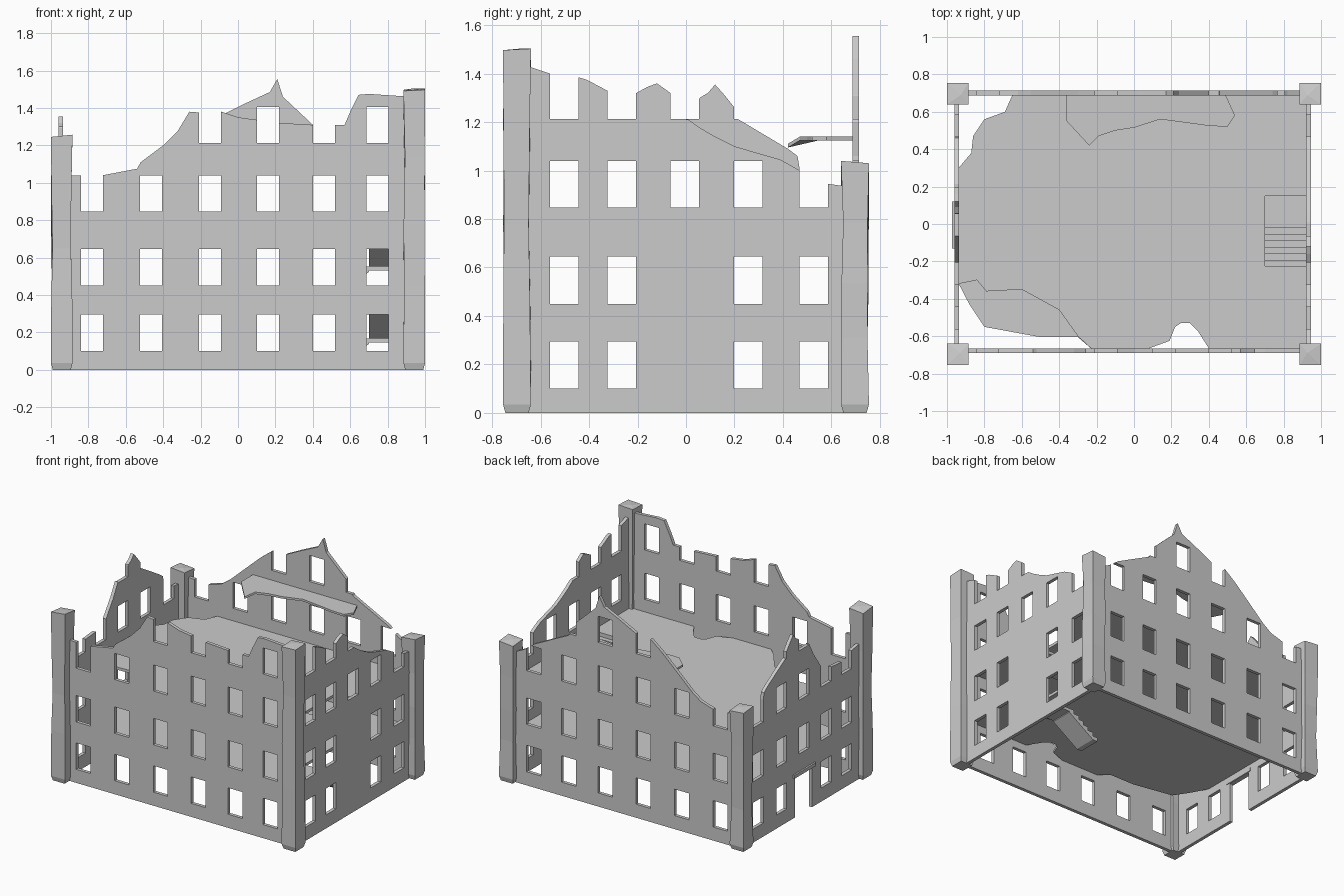
import bpy, bmesh, random
from mathutils import Vector

if "Cube" in bpy.data.objects:
    bpy.data.objects.remove(bpy.data.objects["Cube"])

random.seed(4)
PLACE = {'x': lambda u, v, w: (w, u, v),
         'y': lambda u, v, w: (u, w, v),
         'z': lambda u, v, w: (u, v, w)}


def finish(name, bm):
    bmesh.ops.recalc_face_normals(bm, faces=bm.faces)
    me = bpy.data.meshes.new(name)
    bm.to_mesh(me)
    bm.free()
    ob = bpy.data.objects.new(name, me)
    bpy.context.collection.objects.link(ob)
    return ob


def prism(name, pts, axis, a, b):
    """Extrude a 2D outline along an axis from a to b."""
    bm = bmesh.new()
    lo = [bm.verts.new(PLACE[axis](u, v, a)) for u, v in pts]
    hi = [bm.verts.new(PLACE[axis](u, v, b)) for u, v in pts]
    n = len(pts)
    bm.faces.new(lo)
    bm.faces.new(hi)
    for i in range(n):
        j = (i + 1) % n
        bm.faces.new((lo[i], lo[j], hi[j], hi[i]))
    return finish(name, bm)


def add_box(bm, lo, hi):
    lo, hi = Vector(lo), Vector(hi)
    r = bmesh.ops.create_cube(bm, size=1)
    for v in r['verts']:
        v.co = Vector(((lo[i] + hi[i]) / 2 + v.co[i] * (hi[i] - lo[i]) for i in range(3)))


def box(name, lo, hi):
    bm = bmesh.new()
    add_box(bm, lo, hi)
    return finish(name, bm)


def cut(ob, boxes):
    """Subtract a set of boxes from an object."""
    bm = bmesh.new()
    for lo, hi in boxes:
        add_box(bm, lo, hi)
    cutter = finish("cutter", bm)
    cutter.hide_render = True
    mod = ob.modifiers.new("openings", 'BOOLEAN')
    mod.operation, mod.solver, mod.object = 'DIFFERENCE', 'EXACT', cutter
    bpy.context.view_layer.objects.active = ob
    bpy.ops.object.modifier_apply(modifier=mod.name)
    bpy.data.objects.remove(cutter)


ROWS = [(.10, .295), (.45, .645), (.847, 1.04), (1.212, 1.405)]
COLS_X = [-.78, -.465, -.15, .16, .46, .745]
COLS_Y = [-.502, -.265, -.005, .2575, .5275]


def wall(name, top, axis, a, b, cols, skip=(), extra=(), width=.118):
    """Broken wall: ragged top profile, window grid, optional door."""
    ob = prism(name, [(top[0][0], 0)] + top + [(top[-1][0], 0)], axis, a, b)
    holes = [(c - width / 2, c + width / 2, z0, z1)
             for r, (z0, z1) in enumerate(ROWS) for i, c in enumerate(cols)
             if (r, i) not in skip] + list(extra)
    cut(ob, [(PLACE[axis](u0, z0, a - .05), PLACE[axis](u1, z1, b + .05))
             for u0, u1, z0, z1 in holes])


# Outer walls
wall("front_wall", [(-.92, 1.04), (-.75, 1.035), (-.54, 1.075), (-.52, 1.11), (-.4, 1.2),
                    (-.32, 1.28), (-.26, 1.38), (-.2, 1.375), (-.09, 1.38), (0, 1.35),
                    (.22, 1.32), (.39, 1.31), (.57, 1.31), (.6, 1.38), (.645, 1.47),
                    (.7, 1.475), (.92, 1.46)], 'y', -.69, -.665, COLS_X)
wall("back_wall", [(-.92, .98), (-.72, .97), (-.62, 1.0), (-.55, 1.05), (-.42, 1.17),
                   (-.3, 1.28), (-.21, 1.35), (-.09, 1.36), (-.07, 1.37), (.03, 1.42),
                   (.17, 1.485), (.21, 1.555), (.24, 1.46), (.4, 1.31), (.46, 1.2),
                   (.6, 1.13), (.74, 1.06), (.82, 1.0), (.92, .95)], 'y', .688, .713, COLS_X)
wall("right_wall", [(-.68, 1.44), (-.56, 1.4), (-.445, 1.385), (-.41, 1.375), (-.325, 1.33),
                    (-.205, 1.32), (-.16, 1.345), (-.12, 1.36), (-.064, 1.32), (-.05, 1.22),
                    (.01, 1.21), (.06, 1.175), (.12, 1.14), (.2, 1.1), (.39, 1.045),
                    (.47, 1.0), (.585, .945), (.7, .93)], 'x', .92, .945, COLS_Y,
     skip=[(0, 2), (1, 2)])
wall("left_wall", [(-.68, 1.0), (-.56, .98), (-.445, .94), (-.325, .95), (-.205, 1.0),
                   (-.12, 1.12), (-.065, 1.22), (.04, 1.25), (.056, 1.3), (.09, 1.32),
                   (.12, 1.355), (.16, 1.31), (.2, 1.26), (.21, 1.215), (.42, 1.09),
                   (.46, 1.06), (.47, 1.0), (.585, .94), (.7, .93)], 'x', -.96, -.935, COLS_Y,
     skip=[(0, 2)], extra=[(-.1, .1, -.1, .295)])
box("door_lintel", (-.972, -.13, .297), (-.93, .12, .322))


# Chipped corner pillars
def pillar(name, sx, sy, h, tilt):
    bm = bmesh.new()
    cx, cy = .9425 * sx, .6975 * sy
    rings = []
    for z, r in [(0, .048), (.035, .0575), (.3 * h, .0575), (.52 * h, .0575),
                 (.76 * h, .0575), (h, .0575)]:
        ring = []
        for ax, ay in ((-1, -1), (1, -1), (1, 1), (-1, 1)):
            chip = random.uniform(0, .01) if .1 < z < h else 0
            dz = tilt * ax * sx * .5 - tilt * ay * sy * .5 if z == h else 0
            ring.append(bm.verts.new((cx + ax * (r - chip), cy + ay * (r - chip), z + dz)))
        rings.append(ring)
    for p, q in zip(rings, rings[1:]):
        for i in range(4):
            j = (i + 1) % 4
            bm.faces.new((p[i], p[j], q[j], q[i]))
    bm.faces.new(rings[0])
    # off-centre peak on the broken top
    tip = bm.verts.new((cx - .015 * sx, cy - .01 * sy, h + .006))
    for i in range(4):
        bm.faces.new((rings[-1][i], rings[-1][(i + 1) % 4], tip))
    finish(name, bm)


pillar("pillar_front_right", 1, -1, 1.497, .006)
pillar("pillar_front_left", -1, -1, 1.245, -.012)
pillar("pillar_back_right", 1, 1, 1.03, .01)
pillar("pillar_back_left", -1, 1, 1.03, .01)

# Broken floors with a stairwell opening
SHARED = [(.08, -.665), (.19, -.625), (.22, -.55), (.25, -.53), (.3, -.53), (.34, -.57),
          (.4, -.665), (.922, -.665), (.922, .69), (-.65, .69), (-.69, .6), (-.8, .56),
          (-.86, .47), (-.87, .38), (-.937, .3), (-.937, -.32)]
EDGES = {"lower_floor": [(-.88, -.43), (-.8, -.55), (-.5, -.605), (-.3, -.605), (-.23, -.665)],
         "upper_floor": [(-.84, -.3), (-.79, -.36), (-.6, -.35), (-.4, -.46), (-.3, -.6),
                         (-.23, -.665)]}
for (name, edge), z in zip(EDGES.items(), (.37, .755)):
    floor = prism(name, SHARED + edge, 'z', z - .02, z)
    cut(floor, [((.7, -.26, z - .1), (.95, .15, z + .1))])

# Remnant of the top floor clinging to the back wall, with a drooping tip
ledge = prism("top_floor_remnant", [(-.36, .69), (-.36, .55), (-.24, .42), (-.19, .47), (-.1, .5),
                                    (0, .515), (.14, .56), (.4, .525), (.5, .52), (.54, .58),
                                    (.49, .69)], 'z', 1.125, 1.14)
for v in ledge.data.vertices:
    if v.co.y < .45:
        v.co.z -= .03


# Stairs: a flight along x, a landing, then a flight along y
def flight(name, u0, u1, z0, z1, n, axis, a, b):
    pts = [(u0, z0)]
    du, dz = (u1 - u0) / n, (z1 - z0) / n
    for i in range(n):
        pts += [(u0 + du * i, z0 + dz * (i + 1)), (u0 + du * (i + 1), z0 + dz * (i + 1))]
    prism(name, pts + [(u1, z1 - .03), (u0 + du, z0)], axis, a, b)


for level, z in (("lower", 0), ("upper", .385)):
    flight(level + "_first_flight", .45, .7, z, z + .168, 6, 'y', -.02, .15)
    box(level + "_landing", (.7, -.02, z + .145), (.922, .15, z + .168))
    flight(level + "_second_flight", -.02, -.26, z + .168, z + .37, 7, 'x', .7, .922)
